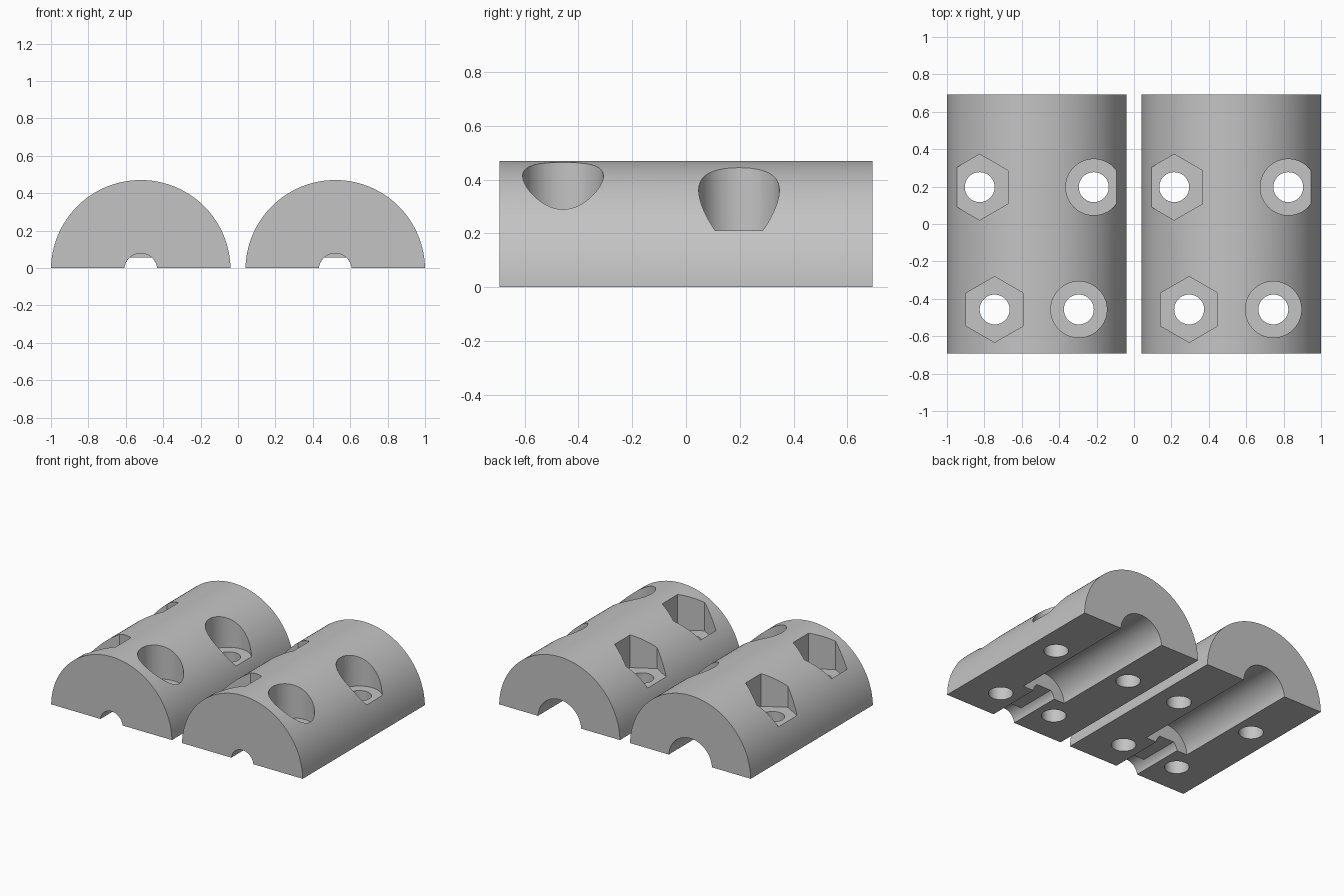
import bpy
from math import sin, cos, pi, asin, radians
from mathutils import Matrix

cube = bpy.data.objects.get("Cube")
if cube:
    bpy.data.objects.remove(cube, do_unlink=True)

HALF_LENGTH = 0.693
RADIUS = 0.48
AXIS_Z = -0.01      # shaft axis lies just under the split plane
SEAT_Z = 0.21       # floor of the bolt pockets
SPACING = 0.52

grey = bpy.data.materials.new("plain grey")
grey.use_nodes = True
colour = (0.55, 0.55, 0.55, 1)
grey.diffuse_color = colour
grey.node_tree.nodes["Principled BSDF"].inputs["Base Color"].default_value = colour


def prism(name, outline, start, end):
    """Extrude a 2D outline along z."""
    n = len(outline)
    verts = [(x, y, z) for z in (start, end) for x, y in outline]
    faces = [tuple(reversed(range(n))), tuple(range(n, 2 * n))]
    faces += [(i, (i + 1) % n, n + (i + 1) % n, n + i) for i in range(n)]
    mesh = bpy.data.meshes.new(name)
    mesh.from_pydata(verts, [], faces)
    obj = bpy.data.objects.new(name, mesh)
    bpy.context.collection.objects.link(obj)
    return obj


def along_y(obj):
    """Lay a prism down: outline in x and z, extrusion towards -y."""
    obj.data.transform(Matrix.Rotation(pi / 2, 4, 'X'))
    return obj


def arc(radius, start, end, steps, x=0, y=0):
    angles = [start + (end - start) * i / steps for i in range(steps + 1)]
    return [(x + radius * cos(a), y + radius * sin(a)) for a in angles]


def circle(radius, sides, x=0, y=0, turn=0):
    return arc(radius, turn, turn + 2 * pi, sides, x, y)[:-1]


def cut(body, cutter):
    mod = body.modifiers.new("cut", 'BOOLEAN')
    mod.operation = 'DIFFERENCE'
    mod.solver = 'EXACT'
    mod.object = cutter
    bpy.context.view_layer.objects.active = body
    bpy.ops.object.modifier_apply(modifier=mod.name)
    bpy.data.objects.remove(cutter, do_unlink=True)


# Half-round clamp body
tilt = asin(-AXIS_Z / RADIUS)
outline = arc(RADIUS, tilt, pi - tilt, 72, y=AXIS_Z)
body = along_y(prism("right_clamp_half", outline, -HALF_LENGTH, HALF_LENGTH))
body.data.materials.append(grey)

# Wide bore from the back, narrow round mouth at the front
cut(body, along_y(prism("wide_bore", circle(0.172, 64, y=AXIS_Z), -0.8, 0.29)))
cut(body, along_y(prism("round_mouth", circle(0.088, 48, y=AXIS_Z), 0.59, 0.8)))

# D-shaped channel joining them, flat side up
flat = asin((0.055 - AXIS_Z) / 0.0878)
d_shape = arc(0.0878, pi - flat, 2 * pi + flat, 40, y=AXIS_Z)
cut(body, along_y(prism("d_channel", d_shape, 0.25, 0.62)))

# Bolt holes with a hexagonal nut pocket on one side and a round head pocket on the other
for offset, y in ((0.225, -0.457), (0.305, 0.197)):
    cut(body, prism("nut_pocket", circle(0.176, 6, -offset, y, pi / 6), SEAT_Z, 1))
    cut(body, prism("head_pocket", circle(0.15, 64, offset, y), SEAT_Z, 1))
    for side in (-1, 1):
        cut(body, prism("bolt_hole", circle(0.08, 48, side * offset, y), -0.5, 0.5))

bpy.ops.object.select_all(action='DESELECT')
body.select_set(True)
bpy.context.view_layer.objects.active = body
bpy.ops.object.shade_smooth_by_angle(angle=radians(30))

# Matching second half
body.location.x = -SPACING
twin = bpy.data.objects.new("left_clamp_half", body.data)
twin.location.x = SPACING
bpy.context.collection.objects.link(twin)
